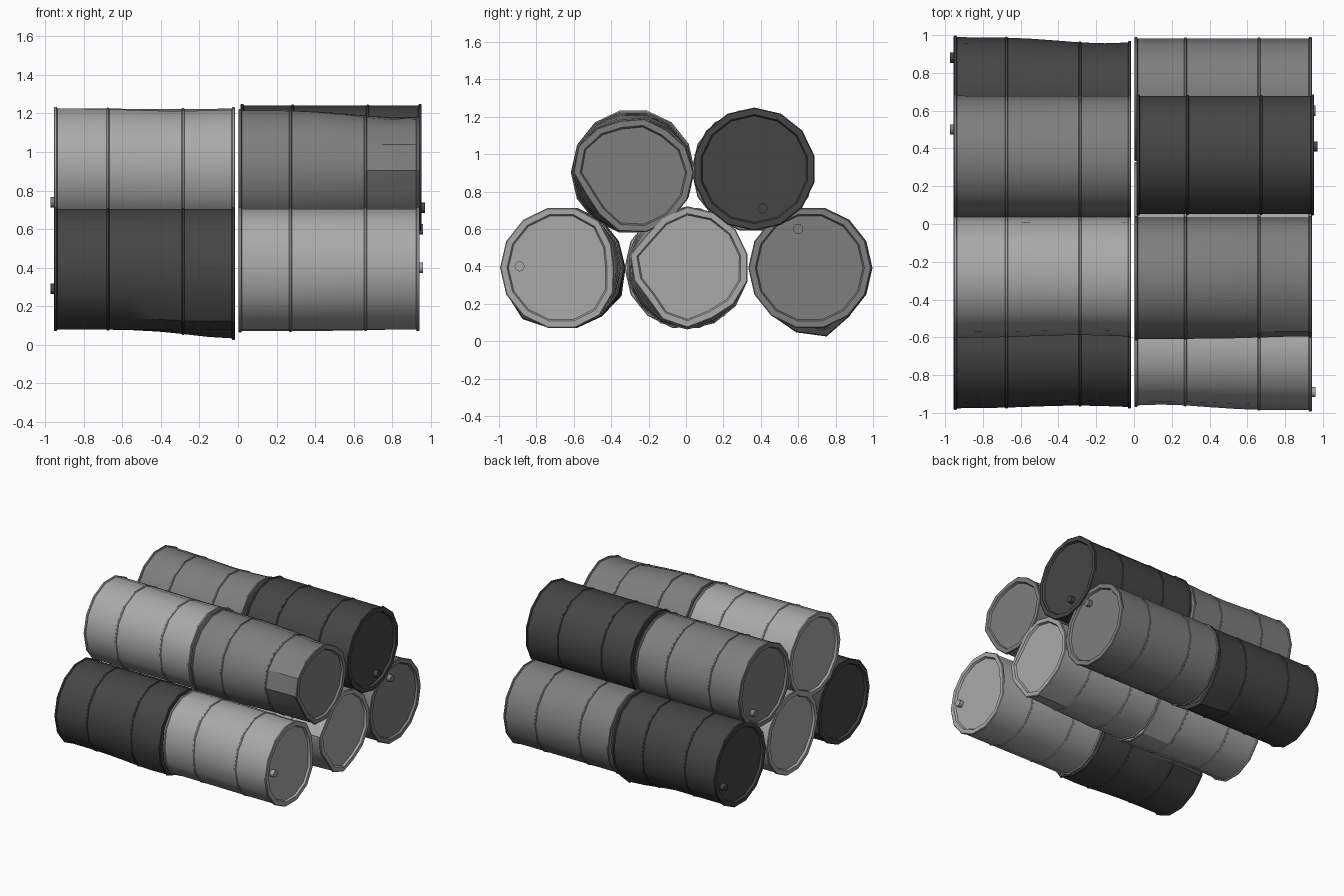
import bpy, bmesh
from math import sin, cos, pi, radians, exp
from mathutils import Matrix

if "Cube" in bpy.data.objects:
    bpy.data.objects.remove(bpy.data.objects["Cube"])

SIDES = 14
LENGTH = 0.94

# Drum half profile: (distance from outer end, radius), cap to cap
PROFILE = [(0.016, 0.284), (0.0, 0.292), (0.0, 0.324), (0.004, 0.329), (0.014, 0.329), (0.018, 0.321),
           (0.15, 0.321),
           (0.272, 0.321), (0.276, 0.326), (0.284, 0.326), (0.288, 0.321),
           (0.40, 0.321), (0.54, 0.321),
           (0.662, 0.321), (0.666, 0.326), (0.674, 0.326), (0.678, 0.321),
           (0.80, 0.321),
           (0.922, 0.321), (0.926, 0.329), (0.936, 0.329), (0.94, 0.324), (0.94, 0.292), (0.924, 0.284)]


def material(name, v):
    m = bpy.data.materials.new(name)
    m.diffuse_color = (v, v, v, 1)
    m.use_nodes = True
    m.node_tree.nodes["Principled BSDF"].inputs["Base Color"].default_value = m.diffuse_color
    return m


LIGHT = material("light_grey", 0.40)
MID = material("mid_grey", 0.21)
DARK = material("dark_grey", 0.06)


def barrel(name, outer_x, y, z, mat, dents=(), bung=None, roll=0.0):
    """dents: (angle deg, distance from outer end, radial amount, spread deg)"""
    side = 1 if outer_x > 0 else -1
    bm = bmesh.new()
    rings = []
    for t, r in PROFILE:
        ring = []
        for i in range(SIDES):
            a = 2 * pi * (i + roll) / SIDES
            rad = r
            for da, dt, amount, spread in dents:
                diff = (a - radians(da) + pi) % (2 * pi) - pi
                rad += amount * exp(-(diff / radians(spread)) ** 2 - ((t - dt) / 0.33) ** 2)
            ring.append(bm.verts.new((outer_x - side * t, y + rad * cos(a), z + rad * sin(a))))
        rings.append(ring)
    for a, b in zip(rings, rings[1:]):
        for i in range(SIDES):
            j = (i + 1) % SIDES
            bm.faces.new((a[i], a[j], b[j], b[i]))
    bm.faces.new(rings[0])
    bm.faces.new(rings[-1])
    # filler plug on the outer cap
    if bung:
        bmesh.ops.create_cone(bm, cap_ends=True, segments=12, radius1=0.027, radius2=0.027, depth=0.036,
                              matrix=Matrix.Translation((outer_x, bung[0], bung[1])) @ Matrix.Rotation(pi / 2, 4, 'Y'))
    bmesh.ops.recalc_face_normals(bm, faces=bm.faces)
    me = bpy.data.meshes.new(name)
    bm.to_mesh(me)
    bm.free()
    me.materials.append(mat)
    ob = bpy.data.objects.new(name, me)
    bpy.context.collection.objects.link(ob)
    bpy.ops.object.select_all(action='DESELECT')
    ob.select_set(True)
    bpy.context.view_layer.objects.active = ob
    bpy.ops.object.shade_smooth_by_angle(angle=radians(32))


LOW, HIGH = 0.392, 0.913

# Right hand row
barrel("lower_front_right_barrel", 0.942, -0.665, LOW, LIGHT,
       [(5, 0.0, -0.05, 35), (180, 0.8, -0.03, 35)], (-0.89, 0.40))
barrel("lower_middle_right_barrel", 0.942, 0.008, LOW, LIGHT,
       [(135, 0.0, -0.05, 25), (215, 0.0, -0.06, 30), (300, 0.0, -0.03, 25)], roll=0.5)
barrel("lower_back_right_barrel", 0.942, 0.662, LOW, MID, [], (0.60, 0.60))
barrel("upper_front_right_barrel", 0.942, -0.287, HIGH - 0.01, MID,
       [(100, 0.1, -0.05, 40), (215, 0.0, -0.06, 28), (45, 0.0, -0.03, 20)])
barrel("upper_back_right_barrel", 0.953, 0.365, HIGH + 0.007, DARK, [], (0.41, 0.71), 0.5)

# Left hand row
barrel("lower_front_left_barrel", -0.955, -0.655, LOW, DARK,
       [(180, 0.65, -0.015, 40), (225, 0.8, 0.03, 20), (335, 0.2, 0.02, 20)])
barrel("lower_middle_left_barrel", -0.955, 0.0, LOW, LIGHT,
       [(210, 0.2, -0.03, 30), (320, 0.8, -0.03, 25)])
barrel("lower_back_left_barrel", -0.955, 0.668, LOW, DARK,
       [(10, 0.8, -0.035, 35), (275, 0.94, 0.055, 20)], (0.88, 0.29))
barrel("upper_front_left_barrel", -0.955, -0.282, HIGH, LIGHT,
       [(90, 0.65, -0.015, 40), (180, 0.65, -0.015, 30)])
barrel("upper_back_left_barrel", -0.955, 0.358, HIGH, MID,
       [(60, 0.6, -0.02, 30)], (0.50, 0.74))
